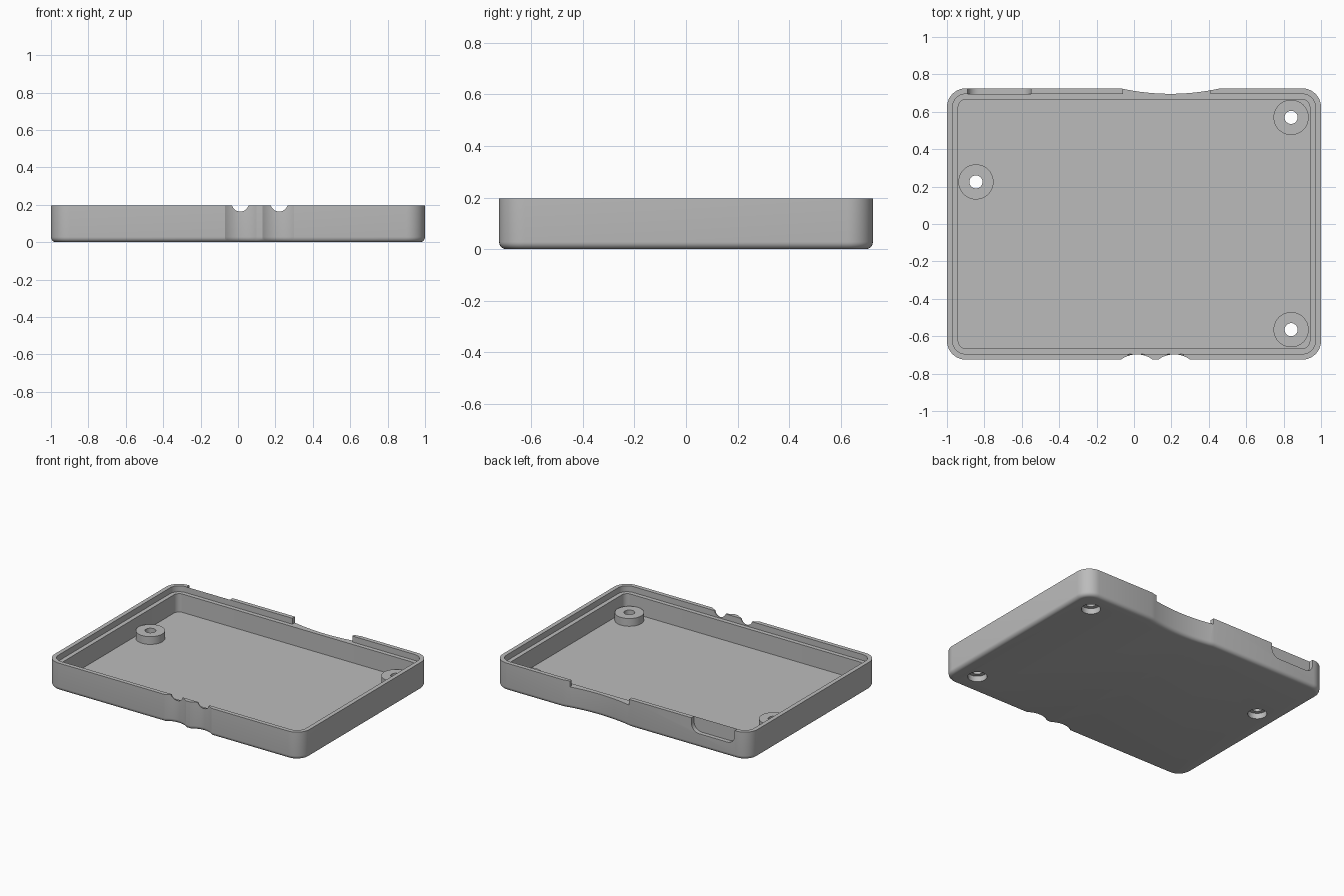
import bpy, bmesh, math
from math import sin, cos, pi

HX, HY, TOP = 1.0, 0.725, 0.197
LEDGE, FLOOR, BOSS_TOP = 0.155, 0.025, 0.08
BOSSES = [(-0.845, 0.225), (0.84, 0.57), (0.84, -0.565)]

if "Cube" in bpy.data.objects:
    bpy.data.objects.remove(bpy.data.objects["Cube"], do_unlink=True)

grey = bpy.data.materials.new("matte grey plastic")
grey.use_nodes = True
colour = (0.5, 0.5, 0.5, 1)
grey.diffuse_color = colour
grey.node_tree.nodes["Principled BSDF"].inputs["Base Color"].default_value = colour


def rounded_rect(hx, hy, r, front=(), back=(), steps=10):
    """Counter-clockwise outline; front/back scallops are (centre, half width, depth)."""
    pts = []

    def corner(sx, sy, start):
        for i in range(steps + 1):
            a = start + pi / 2 * i / steps
            pts.append((sx * (hx - r) + r * cos(a), sy * (hy - r) + r * sin(a)))

    def scallop(c, w, depth, side):
        radius = (w * w + depth * depth) / (2 * depth)
        n = 16
        for i in range(n + 1):
            u = w * (2 * i / n - 1) * -side
            dip = math.sqrt(radius ** 2 - u * u) - (radius - depth)
            pts.append((c + u, side * (hy - dip)))

    corner(-1, -1, pi)
    for s in front:
        scallop(*s, -1)
    corner(1, -1, 1.5 * pi)
    corner(1, 1, 0)
    for s in back:
        scallop(*s, 1)
    corner(-1, 1, pi / 2)
    return pts


def loft(name, rings):
    """Closed solid through matching rings of 3D points."""
    bm = bmesh.new()
    vs = [[bm.verts.new(p) for p in ring] for ring in rings]
    n = len(vs[0])
    for a, b in zip(vs, vs[1:]):
        for i in range(n):
            j = (i + 1) % n
            bm.faces.new((a[i], a[j], b[j], b[i]))
    bm.faces.new(vs[0][::-1])
    bm.faces.new(vs[-1])
    bmesh.ops.recalc_face_normals(bm, faces=bm.faces)
    me = bpy.data.meshes.new(name)
    bm.to_mesh(me)
    bm.free()
    me.materials.append(grey)
    ob = bpy.data.objects.new(name, me)
    bpy.context.collection.objects.link(ob)
    return ob


def prism(name, pts, z0, z1):
    return loft(name, [[(x, y, z) for x, y in pts] for z in (z0, z1)])


def wall_prism(name, pts, y0, y1):
    """Extrude an (x, z) outline along y."""
    return loft(name, [[(x, y, z) for x, z in pts] for y in (y0, y1)])


def circle(cx, cy, r, n=48):
    return [(cx + r * cos(2 * pi * i / n), cy + r * sin(2 * pi * i / n)) for i in range(n)]


def combine(body, other, operation):
    mod = body.modifiers.new("join", "BOOLEAN")
    mod.operation, mod.solver, mod.object = operation, "EXACT", other
    bpy.context.view_layer.objects.active = body
    bpy.ops.object.modifier_apply(modifier=mod.name)
    bpy.data.objects.remove(other, do_unlink=True)


# Outer body: scalloped outline with a rounded bottom edge
fillet, rings = 0.028, []
front = [(0.015, 0.085, 0.028), (0.215, 0.085, 0.028)]
back = [(0.195, 0.265, 0.029)]
for i in range(7):
    a = pi / 2 * i / 6
    d, z = fillet * (1 - sin(a)), fillet * (1 - cos(a))
    rings.append([(x, y, z) for x, y in rounded_rect(HX - d, HY - d, 0.1 - d, front, back)])
rings.append([(x, y, TOP) for x, y, _ in rings[-1]])
case = loft("case_tray", rings)

# Main pocket and the stepped lip above it
combine(case, prism("pocket", rounded_rect(0.94, 0.665, 0.04), FLOOR, 0.4), "DIFFERENCE")
combine(case, prism("lip_recess", rounded_rect(0.97, 0.695, 0.07), LEDGE, 0.4), "DIFFERENCE")

# Wide opening in the back lip
opening = [(-0.06, LEDGE), (0.41, LEDGE), (0.41, 0.4), (-0.06, 0.4)]
combine(case, wall_prism("back_opening", opening, 0.68, 0.9), "DIFFERENCE")

# Round-cornered port recess in the back wall
port = [(x - 0.72, z + 0.25) for x, z in rounded_rect(0.17, 0.15, 0.06)]
combine(case, wall_prism("port_recess", port, 0.6951, 0.9), "DIFFERENCE")

# Two round cable notches in the front lip
for x in (0.012, 0.22):
    combine(case, wall_prism("cable_notch", circle(x, 0.21, 0.046), -0.9, -0.68), "DIFFERENCE")

# Screw bosses with through holes and counterbores underneath
for x, y in BOSSES:
    combine(case, prism("boss", circle(x, y, 0.094), 0.01, BOSS_TOP), "UNION")
    combine(case, prism("screw_hole", circle(x, y, 0.035), -0.1, 0.3), "DIFFERENCE")
    combine(case, prism("counterbore", circle(x, y, 0.062), -0.1, 0.04), "DIFFERENCE")

bpy.ops.object.select_all(action="DESELECT")
case.select_set(True)
bpy.context.view_layer.objects.active = case
bpy.ops.object.shade_smooth_by_angle(angle=math.radians(30))
